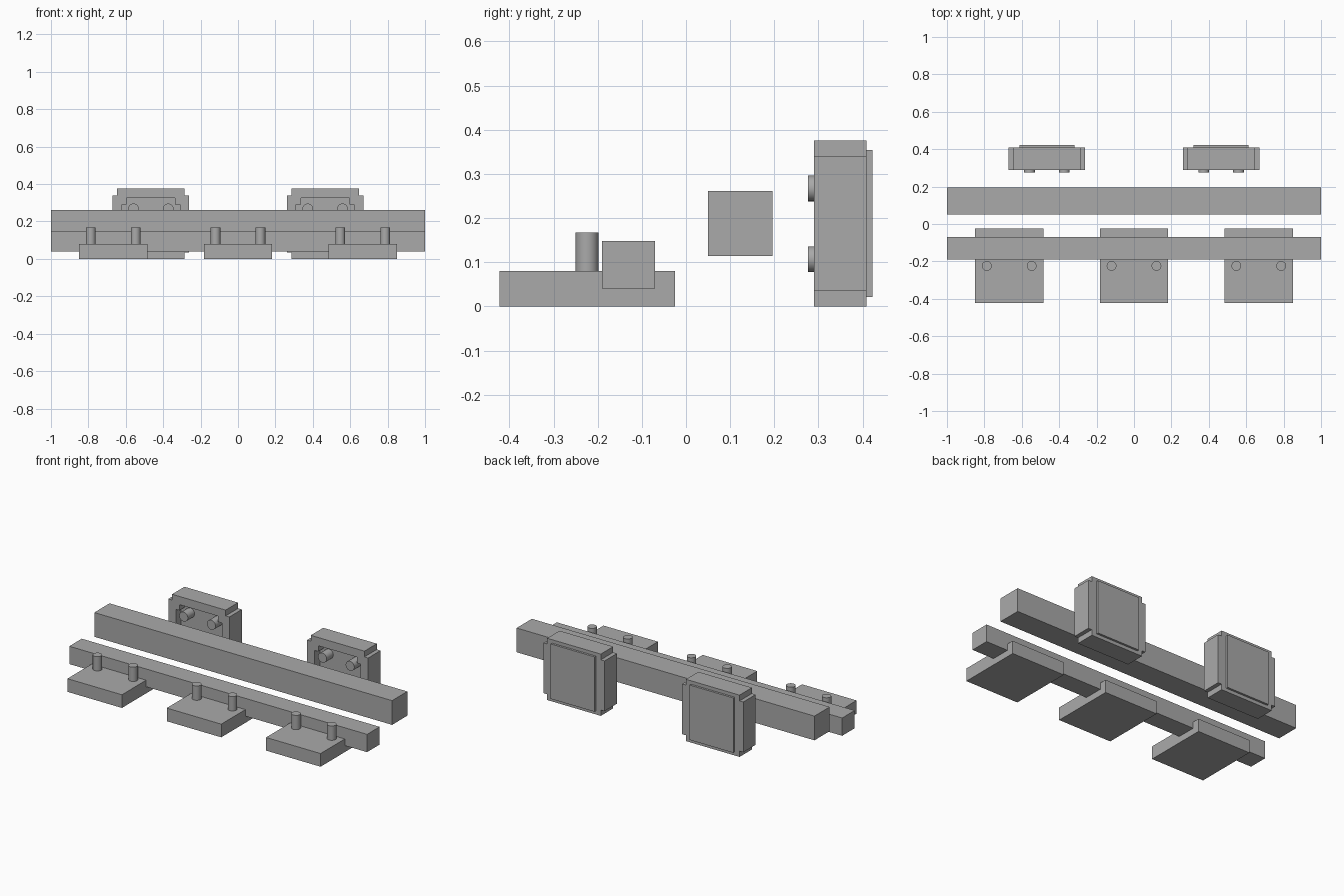
import bpy, bmesh
from mathutils import Matrix, Vector

cube = bpy.data.objects.get("Cube")
if cube:
    bpy.data.objects.remove(cube, do_unlink=True)

grey = bpy.data.materials.new("plain_grey")
grey.use_nodes = True
grey.diffuse_color = (0.4, 0.4, 0.4, 1)
grey.node_tree.nodes["Principled BSDF"].inputs["Base Color"].default_value = (0.4, 0.4, 0.4, 1)


def finish(name, bm):
    bmesh.ops.recalc_face_normals(bm, faces=bm.faces[:])
    mesh = bpy.data.meshes.new(name)
    bm.to_mesh(mesh)
    bm.free()
    mesh.materials.append(grey)
    obj = bpy.data.objects.new(name, mesh)
    bpy.context.collection.objects.link(obj)
    return obj


def box(name, low, high):
    low, high = Vector(low), Vector(high)
    bm = bmesh.new()
    place = Matrix.Translation((low + high) / 2) @ Matrix.Diagonal((*(high - low), 1))
    bmesh.ops.create_cube(bm, size=1, matrix=place)
    return finish(name, bm)


def pin(name, start, end, radius):
    start, end = Vector(start), Vector(end)
    axis = end - start
    turn = axis.to_track_quat('Z', 'Y').to_matrix().to_4x4()
    bm = bmesh.new()
    bmesh.ops.create_cone(bm, cap_ends=True, segments=32, radius1=radius, radius2=radius,
                          depth=axis.length, matrix=Matrix.Translation((start + end) / 2) @ turn)
    for face in bm.faces:
        face.smooth = len(face.verts) == 4
    for edge in bm.edges:
        edge.smooth = all(f.smooth for f in edge.link_faces)
    return finish(name, bm)


def notched_housing(name, x, z, front, back):
    # Rectangle with a square step cut from each corner
    wide, narrow, tall, low = 0.205, 0.18, 0.1875, 0.1525
    corner = [(wide, low), (narrow, low), (narrow, tall)]
    outline = corner + [(-a, b) for a, b in reversed(corner)]
    outline += [(-a, -b) for a, b in outline]
    bm = bmesh.new()
    face = bm.faces.new([bm.verts.new((x + a, front, z + b)) for a, b in outline])
    bm.normal_update()
    solid = bmesh.ops.extrude_face_region(bm, geom=[face], use_keep_orig=True)
    moved = [g for g in solid["geom"] if isinstance(g, bmesh.types.BMVert)]
    bmesh.ops.translate(bm, verts=moved, vec=(0, back - front, 0))
    bmesh.ops.recalc_face_normals(bm, faces=bm.faces[:])
    # Recess in the front, following the outline
    mouth = next(f for f in bm.faces if all(abs(v.co.y - front) < 1e-4 for v in f.verts))
    bmesh.ops.inset_region(bm, faces=[mouth], thickness=0.05, use_even_offset=True)
    rim = bmesh.ops.extrude_face_region(bm, geom=[mouth])
    floor = [g for g in rim["geom"] if isinstance(g, bmesh.types.BMVert)]
    if mouth.is_valid:
        bmesh.ops.delete(bm, geom=[mouth], context='FACES_ONLY')
    bmesh.ops.translate(bm, verts=floor, vec=(0, 0.05, 0))
    return finish(name, bm)


# Long rails
box("lower_rail", (-1, -0.19, 0.04), (1, -0.07, 0.148))
box("upper_rail", (-1, 0.05, 0.114), (1, 0.196, 0.261))

# Foot plates with upright pins
for side, x in (("right", -0.667), ("middle", 0), ("left", 0.667)):
    box(f"{side}_foot_plate", (x - 0.183, -0.422, 0), (x + 0.183, -0.025, 0.08))
    for n, dx in enumerate((-0.12, 0.12), 1):
        pin(f"{side}_plate_pin_{n}", (x + dx, -0.224, 0.07), (x + dx, -0.224, 0.167), 0.026)

# Rear housings with back panels and front studs
for side, x in (("right", -0.466), ("left", 0.466)):
    notched_housing(f"{side}_housing", x, 0.1875, 0.29, 0.409)
    box(f"{side}_back_panel", (x - 0.147, 0.4, 0.021), (x + 0.147, 0.422, 0.354))
    for n, (dx, z) in enumerate(((-0.093, 0.107), (0.093, 0.107),
                                 (-0.093, 0.267), (0.093, 0.267)), 1):
        pin(f"{side}_stud_{n}", (x + dx, 0.345, z), (x + dx, 0.276, z), 0.029)
